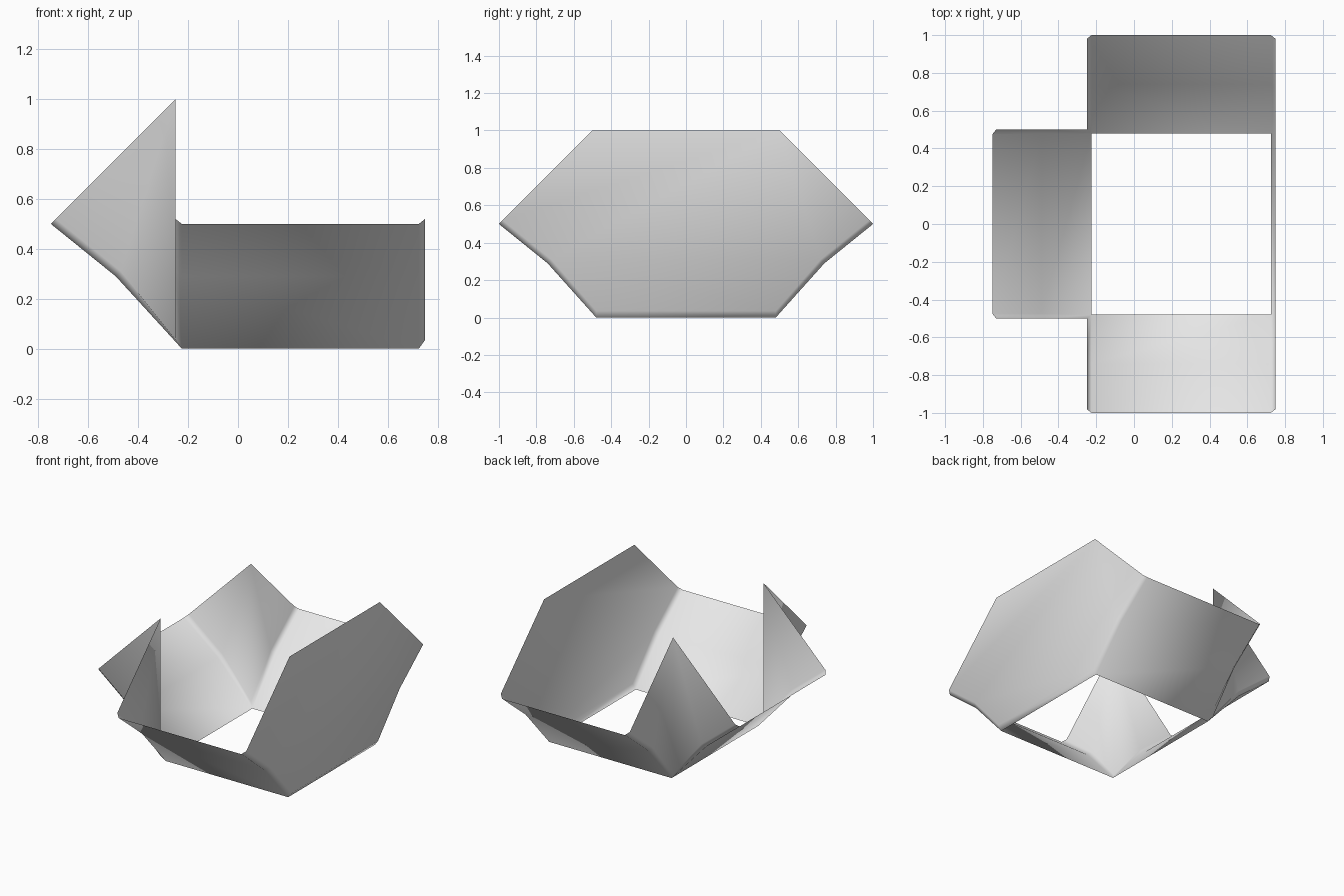
import bpy, bmesh

cube = bpy.data.objects.get("Cube")
if cube:
    bpy.data.objects.remove(cube, do_unlink=True)

# One plain grey material
grey = bpy.data.materials.new("light_grey")
grey.use_nodes = True
colour = (0.8, 0.8, 0.8, 1)
grey.diffuse_color = colour
grey.node_tree.nodes["Principled BSDF"].inputs["Base Color"].default_value = colour

# Profiles (distance outside the unit square, height), from rim to floor opening
SLOPE = [(0.5, 0.5), (0.24, 0.29), (-0.02, 0.0)]    # sloping panel
WALL = [(0.48, 0.52), (0.22, 0.31), (-0.02, 0.035)]  # edge of the upright panels
LEFT, RIGHT, HALF, BEVEL = -0.25, 0.75, 0.5, 0.025

bm = bmesh.new()


def face(points):
    bm.faces.new([bm.verts.new(p) for p in points])


def strip(a, b):
    """Quads between two matching rows of points."""
    for i in range(len(a) - 1):
        face([a[i], a[i + 1], b[i + 1], b[i]])


def side_rows(s):
    """Rows of points along the front or back slope, from left to right."""
    def row(x, profile):
        return [(x, s * (HALF + d), z) for d, z in profile]
    return [row(LEFT, WALL), row(LEFT + BEVEL, SLOPE),
            row(RIGHT - BEVEL, SLOPE), row(RIGHT, WALL)]


def end_rows(s):
    """Bevel row and slope row of the end panel at one side."""
    outer = [(LEFT - d, s * HALF, z) for d, z in WALL]
    inner = [(LEFT - d, s * (HALF - BEVEL), z) for d, z in SLOPE]
    # Upright panels and slopes share their floor corner
    outer[-1] = (LEFT, s * HALF, WALL[-1][1])
    inner[-1] = (LEFT + BEVEL, s * (HALF + SLOPE[-1][0]), 0)
    return outer, inner


wall_edges, slope_edges, floor_corners = [], [], []
for s in (-1, 1):
    # Front and back slopes with bevelled sides
    rows = side_rows(s)
    rows[0][-1] = (LEFT, s * HALF, WALL[-1][1])
    for a, b in zip(rows, rows[1:]):
        strip(a, b)
    wall_edges.append(rows[-1])
    floor_corners.append(rows[2][-1])
    # Bevel of the end slope and the two upright corner gussets
    outer, inner = end_rows(s)
    strip(outer, inner)
    slope_edges.append(inner)
    peak = (LEFT, s * HALF, 1)
    face([peak] + rows[0])
    face([peak] + outer)

# End slope
strip(*slope_edges)

# Tall six-sided wall and the bevel along its foot
face([(RIGHT, -HALF, 1)] + wall_edges[0] + wall_edges[1][::-1] + [(RIGHT, HALF, 1)])
face([wall_edges[0][-1], wall_edges[1][-1], floor_corners[1], floor_corners[0]])

bmesh.ops.remove_doubles(bm, verts=bm.verts, dist=0.001)
bmesh.ops.recalc_face_normals(bm, faces=bm.faces)
for f in bm.faces:
    f.smooth = True

mesh = bpy.data.meshes.new("folded_panel_shell")
bm.to_mesh(mesh)
bm.free()
mesh.materials.append(grey)
shell = bpy.data.objects.new("folded_panel_shell", mesh)
bpy.context.collection.objects.link(shell)
